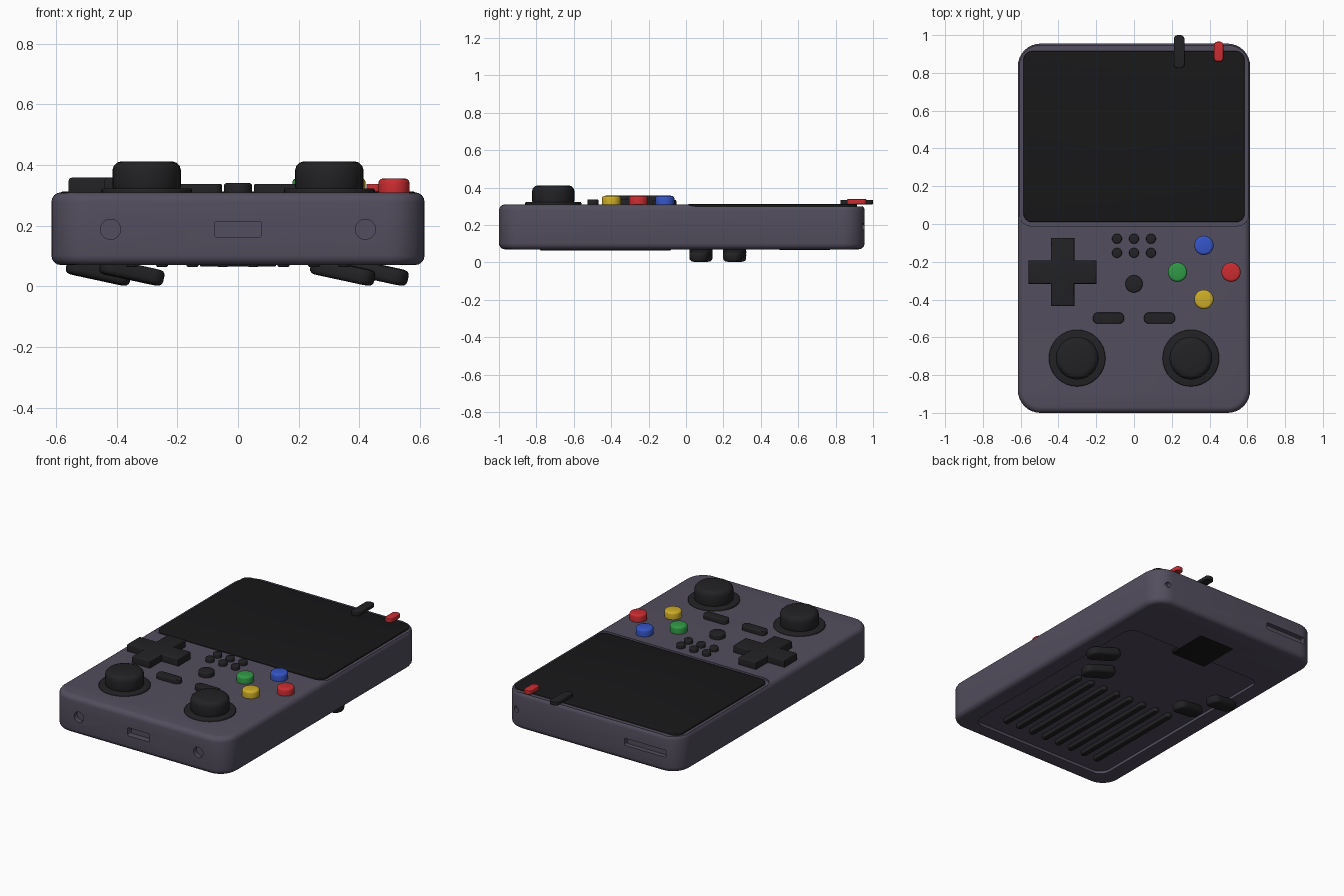
import bpy, bmesh, math

if "Cube" in bpy.data.objects:
    bpy.data.objects.remove(bpy.data.objects["Cube"])

def material(name, rgb):
    m = bpy.data.materials.new(name)
    m.diffuse_color = (*rgb, 1)
    m.use_nodes = True
    m.node_tree.nodes["Principled BSDF"].inputs["Base Color"].default_value = m.diffuse_color
    return m

SHELL = material("shell", (0.085, 0.075, 0.11))
DARK = material("dark_plastic", (0.016, 0.016, 0.018))
GLASS = material("screen_glass", (0.009, 0.009, 0.010))
RED = material("red", (0.60, 0.025, 0.03))
GREEN = material("green", (0.03, 0.32, 0.06))
BLUE = material("blue", (0.035, 0.09, 0.58))
YELLOW = material("yellow", (0.62, 0.42, 0.02))

def rounded(w, h, r, n=8):
    """Outline of a rounded rectangle (circle or pill when r is half the size)."""
    pts = []
    for i, (sx, sy) in enumerate([(1, 1), (-1, 1), (-1, -1), (1, -1)]):
        for k in range(n + 1):
            a = math.pi / 2 * (i + k / n)
            pts.append((sx * (w / 2 - r) + r * math.cos(a), sy * (h / 2 - r) + r * math.sin(a)))
    return pts

def smooth(mesh):
    for p in mesh.polygons:
        p.use_smooth = True
    mesh.set_sharp_from_angle(angle=math.radians(35))

def prism(name, pts, loc, height, bevel=0.0, mat=None, rot=(0, 0, 0), segs=3):
    """Extruded outline, centred on loc, with rounded top and bottom rims."""
    bm = bmesh.new()
    bm.faces.new([bm.verts.new((x, y, -height / 2)) for x, y in pts])
    bmesh.ops.remove_doubles(bm, verts=bm.verts[:], dist=1e-5)
    ext = bmesh.ops.extrude_face_region(bm, geom=bm.faces[:])
    bmesh.ops.translate(bm, vec=(0, 0, height),
                        verts=[g for g in ext["geom"] if isinstance(g, bmesh.types.BMVert)])
    bmesh.ops.recalc_face_normals(bm, faces=bm.faces[:])
    if bevel:
        rim = [e for e in bm.edges if abs(e.verts[0].co.z - e.verts[1].co.z) < 1e-6]
        bmesh.ops.bevel(bm, geom=rim, offset=bevel, segments=segs, profile=0.5, affect='EDGES')
    me = bpy.data.meshes.new(name)
    bm.to_mesh(me)
    bm.free()
    smooth(me)
    ob = bpy.data.objects.new(name, me)
    ob.location, ob.rotation_euler = loc, rot
    if mat:
        me.materials.append(mat)
    bpy.context.collection.objects.link(ob)
    return ob

def slab(name, pts, x, y, z0, z1, bevel=0.0, mat=DARK):
    return prism(name, pts, (x, y, (z0 + z1) / 2), z1 - z0, bevel, mat)

def disc(r):
    return rounded(2 * r, 2 * r, r)

# Shell with its recesses: screen bed, back panel, ports and holes
body = prism("body", rounded(1.23, 1.955, 0.12), (0, -0.0225, 0.19), 0.24, 0.032, SHELL, segs=4)
upright = (math.pi / 2, 0, 0)
cutters = [
    slab("cut_screen", rounded(1.212, 0.955, 0.06), 0, 0.4675, 0.298, 0.36, mat=SHELL),
    slab("cut_panel", rounded(1.0, 1.46, 0.07), 0, -0.165, 0.0, 0.088, mat=SHELL),
    prism("cut_port", rounded(0.155, 0.052, 0.008), (0, -1, 0.188), 0.08, 0, SHELL, upright),
    prism("cut_card_slot", rounded(0.29, 0.045, 0.006), (-0.38, 0.955, 0.19), 0.06, 0, SHELL, upright),
    prism("cut_back_hole", disc(0.018), (0.53, 0.955, 0.19), 0.06, 0, SHELL, upright)]
for s in (-1, 1):
    cutters.append(prism("cut_front_hole", disc(0.033), (s * 0.42, -1, 0.188), 0.06, 0, SHELL, upright))
for c in cutters:
    c.hide_render = True
    mod = body.modifiers.new(c.name, 'BOOLEAN')
    mod.operation, mod.solver, mod.object = 'DIFFERENCE', 'EXACT', c
bpy.context.view_layer.update()
cut_mesh = bpy.data.meshes.new_from_object(body.evaluated_get(bpy.context.evaluated_depsgraph_get()))
body.modifiers.clear()
body.data = cut_mesh
smooth(cut_mesh)
for c in cutters:
    bpy.data.objects.remove(c)

# Screen
slab("screen", rounded(1.17, 0.905, 0.045), 0, 0.4625, 0.29, 0.312, 0.005, GLASS)

# Direction pad
a, b = 0.18, 0.062
cross = [(a, -b), (a, b), (b, b), (b, a), (-b, a), (-b, b),
         (-a, b), (-a, -b), (-b, -b), (-b, -a), (b, -a), (b, -b)]
slab("direction_pad", cross, -0.378, -0.255, 0.29, 0.358, 0.01)

# Coloured action buttons
for name, x, y, m in [("blue", 0.37, -0.113, BLUE), ("green", 0.23, -0.255, GREEN),
                      ("red", 0.514, -0.255, RED), ("yellow", 0.37, -0.399, YELLOW)]:
    slab(name + "_button", disc(0.051), x, y, 0.28, 0.355, 0.013, m)

# Small round buttons, menu button and pill buttons
for x in (-0.09, 0, 0.09):
    for y in (-0.078, -0.153):
        slab("small_button", disc(0.026), x, y, 0.29, 0.335, 0.006)
slab("menu_button", disc(0.046), 0, -0.317, 0.29, 0.34, 0.007)
for x in (-0.135, 0.135):
    slab("pill_button", rounded(0.165, 0.058, 0.026), x, -0.498, 0.29, 0.337, 0.005)

# Thumb sticks
for s in (-1, 1):
    slab("stick_base", disc(0.15), s * 0.301, -0.71, 0.29, 0.323, 0.006)
    slab("stick_cap", disc(0.113), s * 0.301, -0.71, 0.3, 0.412, 0.03)

# Tabs on the top edge
slab("black_tab", rounded(0.057, 0.175, 0.022), 0.239, 0.9125, 0.311, 0.335, 0.004)
slab("red_tab", rounded(0.05, 0.105, 0.02), 0.448, 0.913, 0.311, 0.338, 0.004, RED)

# Shoulder pads under the shell, all leaning the same way
for s in (-1, 1):
    for x, y in ((0.345, 0.08), (0.455, 0.26)):
        if s < 0:
            x += 0.005
        prism("shoulder_pad", rounded(0.215, 0.1, 0.042), (s * x, y, 0.047), 0.052, 0.016, DARK,
              (0, math.radians(12), -s * 0.19))

# Back ribs and latch
for i in range(8):
    slab("back_rib", rounded(0.04, 0.7, 0.019), -0.37 + i * 0.7 / 7 + 0.02, -0.43, 0.064, 0.1, 0.006)
slab("back_latch", rounded(0.25, 0.27, 0.008), 0, 0.635, 0.066, 0.1, 0.002, GLASS)
